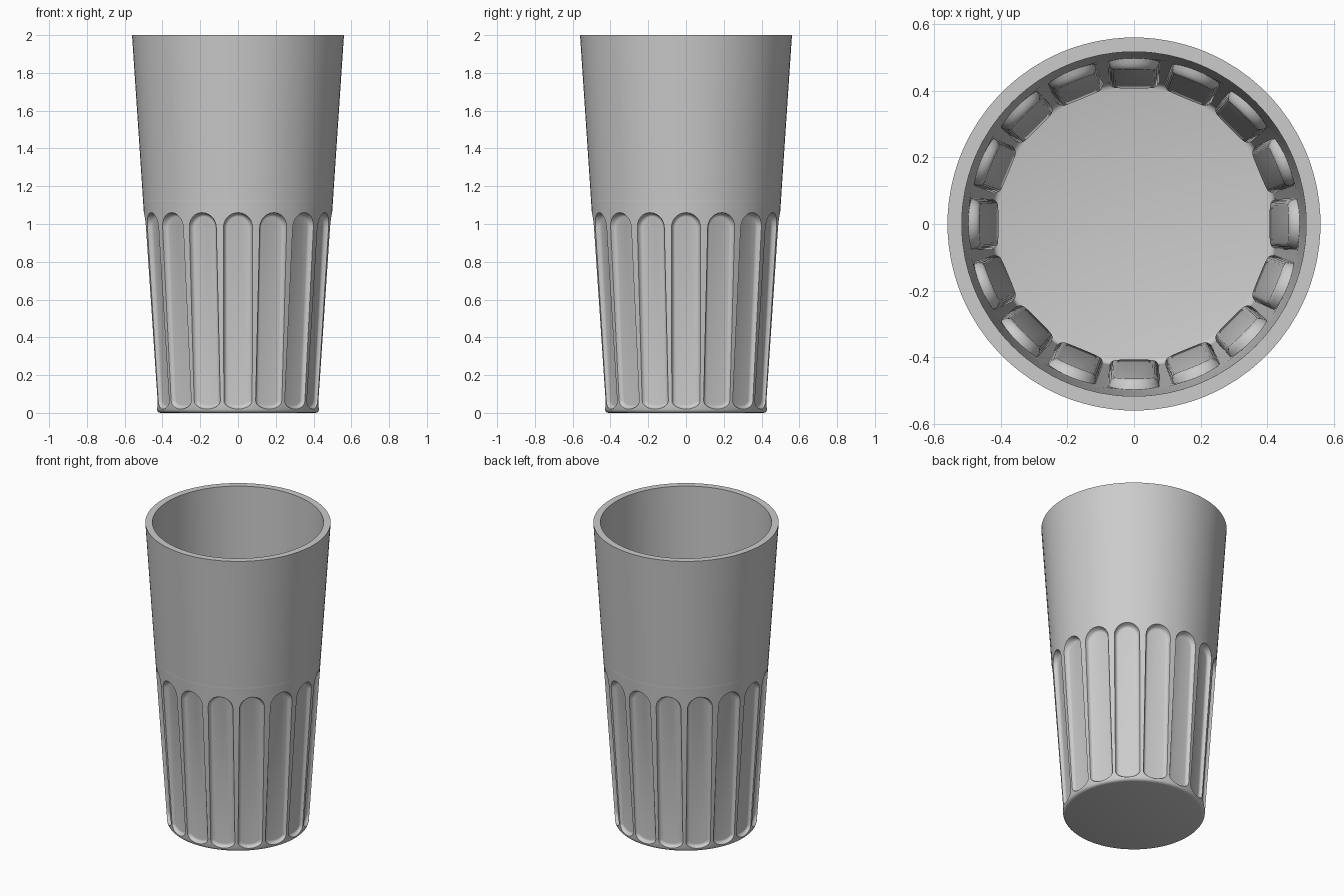
import bpy, bmesh
from math import sin, cos, pi, radians

if "Cube" in bpy.data.objects:
    bpy.data.objects.remove(bpy.data.objects["Cube"])

COUNT = 16                  # flutes around the tumbler
HALF = pi / COUNT           # half the angle of one sector
Z_TOP, Z_BOT = 0.983, 0.065  # centres of the rounded flute ends
W_TOP, W_BOT = 0.0775, 0.0755  # flute half widths
H_BOT = 0.045               # height of the lower rounded end


def radius(z):
    return 0.428 + 0.0665 * z


def flute_ring(inset, blend):
    """Capsule outline shrunk by inset and sunk towards a flat groove floor."""
    pts = []
    for k in list(range(13)) + list(range(12, 25)):
        a = k * pi / 12
        lower = len(pts) >= 13
        if lower:
            s, z = (W_BOT - inset) * cos(a), Z_BOT + (H_BOT - inset) * sin(a)
        else:
            s, z = (W_TOP - inset) * cos(a), Z_TOP + (W_TOP - inset) * sin(a)
        r = radius(z)
        hw = W_BOT + (W_TOP - W_BOT) * z
        flat = r * cos(hw / r) - (0.016 + 0.01 * z)
        y = r * cos(s / r)
        pts.append((r * sin(s / r), y + (flat - y) * blend, z))
    return pts


def frame_ring():
    """Rectangular border of one sector as (angle, z)."""
    pts = []
    for k in list(range(13)) + list(range(12, 25)):
        a = k * pi / 12
        m = max(abs(cos(a)), abs(sin(a)))
        zc, h = (Z_BOT, 0.048) if len(pts) >= 13 else (Z_TOP, 0.097)
        pts.append((HALF * cos(a) / m, zc + h * sin(a) / m))
    return pts


bm = bmesh.new()
frame = frame_ring()
border = [(radius(z) * sin(t), radius(z) * cos(t), z) for t, z in frame]
rings = [border] + [flute_ring(d, f) for d, f in
                    ((0, 0), (0.004, 0.45), (0.009, 0.78), (0.015, 0.95), (0.021, 1))]
top_angles = [t for t, z in frame[3:10]]
bot_angles = [t for t, z in frame[16:23]]
z_hi, z_lo = frame[6][1], frame[19][1]

# profiles above and below the flutes (radius, height)
upper = [(radius(z_hi), z_hi), (radius(1.5), 1.5), (radius(2), 2),
         (0.518, 2), (0.503, 1.12)]
lower = [(radius(z_lo), z_lo), (0.426, 0.009), (0.420, 0.003), (0.410, 0)]


def strips(rows, rot):
    """Join successive rows of points with quads."""
    vs = [[bm.verts.new((x * cos(rot) - y * sin(rot), x * sin(rot) + y * cos(rot), z))
           for x, y, z in row] for row in rows]
    for a, b in zip(vs, vs[1:]):
        for i in range(len(a) - 1):
            bm.faces.new((a[i], a[i + 1], b[i + 1], b[i]))
    return vs


def lathe(profile, angles):
    return [[(r * sin(t), r * cos(t), z) for t in angles] for r, z in profile]


for n in range(COUNT):
    rot = 2 * HALF * n
    # flute groove with its border
    vs = strips([r + r[:1] for r in rings], rot)
    bm.faces.new(vs[-1][:-1])
    # upper wall, rim and inner lip
    strips(lathe(upper, top_angles), rot)
    # rounded foot and base
    foot = strips(lathe(lower, bot_angles), rot)[-1]
    centre = bm.verts.new((0, 0, 0))
    for a, b in zip(foot, foot[1:]):
        bm.faces.new((a, b, centre))

bmesh.ops.remove_doubles(bm, verts=bm.verts, dist=0.0002)
bmesh.ops.recalc_face_normals(bm, faces=bm.faces)
mesh = bpy.data.meshes.new("fluted_tumbler")
bm.to_mesh(mesh)
bm.free()
tumbler = bpy.data.objects.new("fluted_tumbler", mesh)
bpy.context.collection.objects.link(tumbler)
bpy.context.view_layer.objects.active = tumbler
tumbler.select_set(True)
bpy.ops.object.shade_smooth_by_angle(angle=radians(35))
